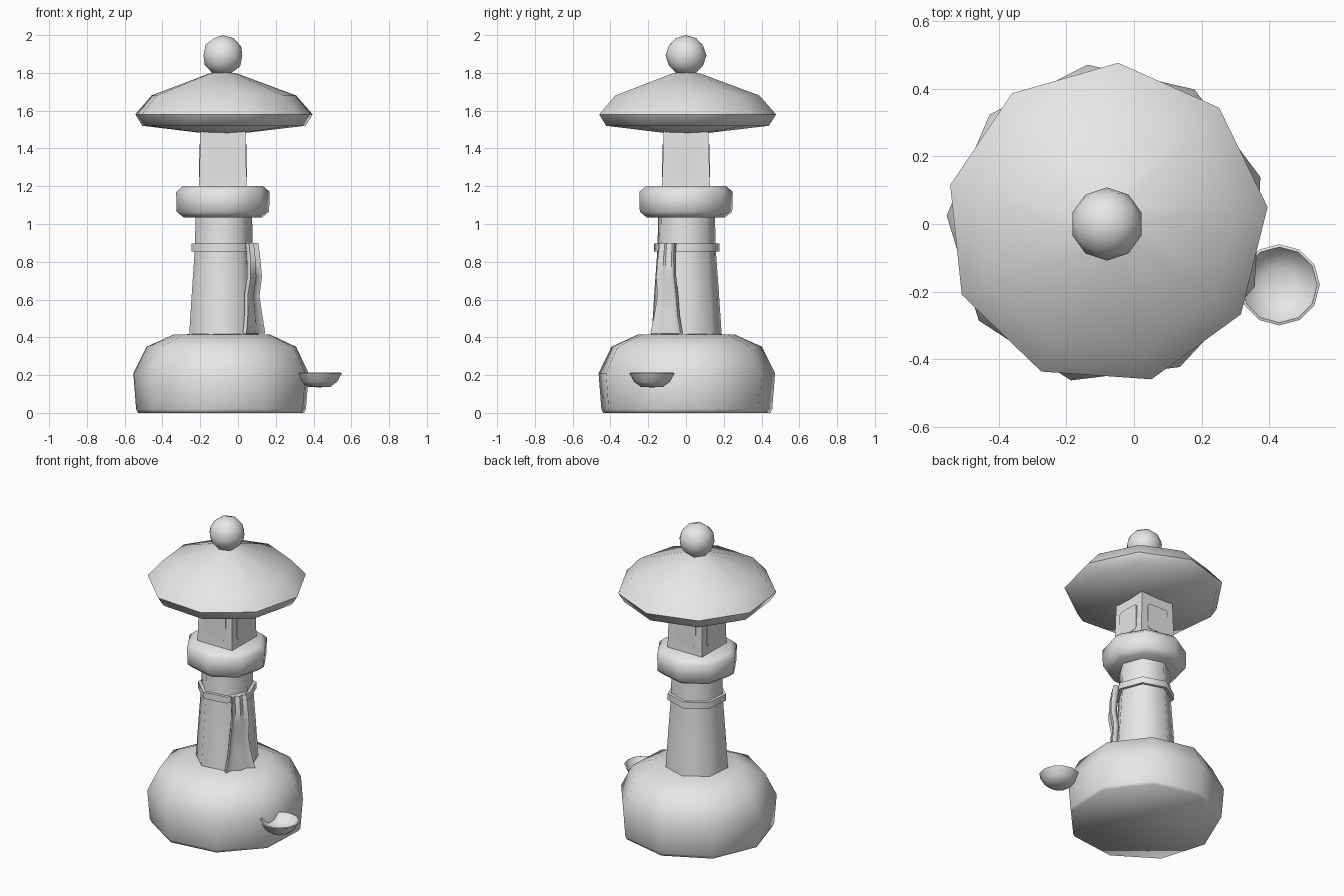
import bpy, bmesh, math
from mathutils import Vector

if "Cube" in bpy.data.objects:
    bpy.data.objects.remove(bpy.data.objects["Cube"])

CX = -0.08  # lantern axis

stone = bpy.data.materials.new("pale_stone_grey")
stone.diffuse_color = (0.8, 0.8, 0.8, 1)
stone.use_nodes = True
stone.node_tree.nodes["Principled BSDF"].inputs["Base Color"].default_value = stone.diffuse_color


def finish(name, bm, angle=65):
    bmesh.ops.recalc_face_normals(bm, faces=bm.faces)
    me = bpy.data.meshes.new(name)
    bm.to_mesh(me)
    bm.free()
    ob = bpy.data.objects.new(name, me)
    bpy.context.collection.objects.link(ob)
    me.materials.append(stone)
    bpy.ops.object.select_all(action='DESELECT')
    ob.select_set(True)
    bpy.context.view_layer.objects.active = ob
    bpy.ops.object.shade_smooth_by_angle(angle=math.radians(angle))
    return ob


def lathe(name, profile, sides, turn, centre=(CX, 0), angle=65):
    """Closed faceted solid from (radius, z) rings; radius 0 makes a pole."""
    bm = bmesh.new()
    rings = []
    for r, z in profile:
        if r == 0:
            rings.append([bm.verts.new((centre[0], centre[1], z))])
            continue
        a = [math.radians(turn) + 2 * math.pi * i / sides for i in range(sides)]
        rings.append([bm.verts.new((centre[0] + r * math.cos(t),
                                    centre[1] + r * math.sin(t), z)) for t in a])
    for lo, hi in zip(rings, rings[1:]):
        for i in range(sides):
            j = (i + 1) % sides
            if len(lo) == 1:
                bm.faces.new((lo[0], hi[j], hi[i]))
            elif len(hi) == 1:
                bm.faces.new((lo[i], lo[j], hi[0]))
            else:
                bm.faces.new((lo[i], lo[j], hi[j], hi[i]))
    for ring in (rings[0], rings[-1]):
        if len(ring) > 1:
            bm.faces.new(ring)
    return finish(name, bm, angle)


# Boulder base
lathe("boulder_base", [(0.45, 0.0), (0.46, 0.02), (0.475, 0.21), (0.405, 0.35),
                       (0.26, 0.415), (0, 0.42)], 9, 17)
# Tapered post, tie band and collar
lathe("post", [(0.193, 0.38), (0.175, 0.65), (0.158, 0.88), (0.155, 1.06)], 7, 98)
lathe("tie_band", [(0.178, 0.855), (0.178, 0.897)], 7, 98)
lathe("collar", [(0.21, 1.035), (0.247, 1.065), (0.25, 1.17), (0.215, 1.2)], 8, 8)
# Mushroom roof
lathe("roof", [(0, 1.475), (0.1, 1.48), (0.44, 1.52), (0.478, 1.58), (0.39, 1.68),
               (0.08, 1.795), (0, 1.81)], 9, 6)
# Lamp box, slightly tapered
lathe("lamp_box", [(0.179, 1.18), (0.168, 1.5)], 4, 45)

# Four window plates with clipped corners
half_w, half_h, clip = 0.077, 0.085, 0.015
outline = [(half_w, half_h - clip), (half_w - clip, half_h),
           (clip - half_w, half_h), (-half_w, half_h - clip),
           (-half_w, clip - half_h), (clip - half_w, -half_h),
           (half_w - clip, -half_h), (half_w, clip - half_h)]
for k, side in enumerate(("right", "back", "left", "front")):
    a = k * math.pi / 2
    out = Vector((math.cos(a), math.sin(a), 0))
    along = Vector((-math.sin(a), math.cos(a), 0))
    bm = bmesh.new()
    loops = [[bm.verts.new(Vector((CX, 0, 1.335)) + out * d + along * u + Vector((0, 0, v)))
              for u, v in outline] for d in (0.119, 0.1275)]
    bm.faces.new(loops[0])
    bm.faces.new(loops[1])
    for i in range(8):
        j = (i + 1) % 8
        bm.faces.new((loops[0][i], loops[0][j], loops[1][j], loops[1][i]))
    finish(side + "_window", bm, 30)

# Round finial
bm = bmesh.new()
bmesh.ops.create_icosphere(bm, subdivisions=2, radius=0.108)
bmesh.ops.translate(bm, verts=bm.verts, vec=(CX, 0, 1.892))
finish("finial", bm)

# Offering bowl beside the base
lathe("offering_bowl", [(0, 0.135), (0.06, 0.138), (0.095, 0.165), (0.12, 0.21),
                        (0.112, 0.213), (0.088, 0.178), (0.05, 0.158), (0, 0.155)],
      12, 0, (0.43, -0.18))

# Pleated cloth hanging from the band: (z, half width, distance from axis)
a = math.radians(-32)
out = Vector((math.cos(a), math.sin(a), 0))
along = Vector((-math.sin(a), math.cos(a), 0))
rows = [(0.90, 0.046, 0.183), (0.84, 0.048, 0.192), (0.72, 0.056, 0.200),
        (0.62, 0.058, 0.183), (0.52, 0.072, 0.192), (0.42, 0.094, 0.197)]
bm = bmesh.new()
grid = []
for z, w, d in rows:
    ring = []
    for layer, order in ((0, range(5)), (-0.022, range(4, -1, -1))):
        for i in order:
            pleat = 0.009 * (-1) ** i
            p = Vector((CX, 0, z)) + out * (d + pleat + layer) + along * w * (i / 2 - 1)
            ring.append(bm.verts.new(p))
    grid.append(ring)
for r0, r1 in zip(grid, grid[1:]):
    for i in range(10):
        j = (i + 1) % 10
        bm.faces.new((r0[i], r0[j], r1[j], r1[i]))
bm.faces.new(grid[0])
bm.faces.new(grid[-1])
finish("hanging_cloth", bm)
